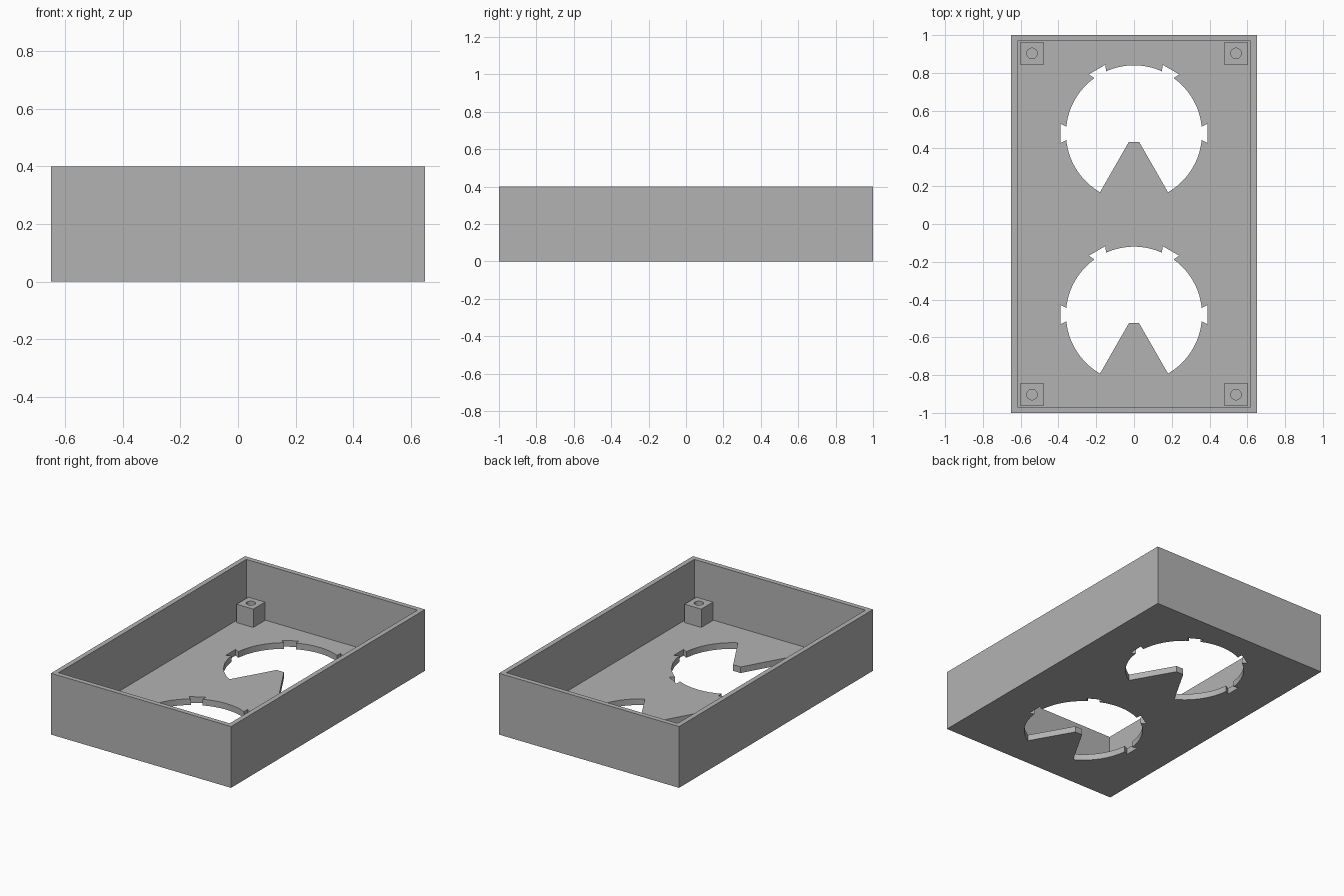
import bpy, bmesh
from math import sin, cos, radians, pi
from mathutils import Vector

if "Cube" in bpy.data.objects:
    bpy.data.objects.remove(bpy.data.objects["Cube"])

WIDTH, LENGTH, HEIGHT = 1.30, 2.0, 0.40
WALL, FLOOR = 0.032, 0.04
RADIUS, NOTCH_DEPTH = 0.36, 0.03
POST = 0.12

grey = bpy.data.materials.new("plain grey")
grey.use_nodes = True
colour = (0.45, 0.45, 0.45, 1)
grey.diffuse_color = colour
grey.node_tree.nodes["Principled BSDF"].inputs["Base Color"].default_value = colour


def prism(name, outline, z0, z1):
    """Extrude a flat outline from z0 up to z1."""
    bm = bmesh.new()
    face = bm.faces.new([bm.verts.new((x, y, z0)) for x, y in outline])
    top = bmesh.ops.extrude_face_region(bm, geom=[face])["geom"]
    verts = [v for v in top if isinstance(v, bmesh.types.BMVert)]
    bmesh.ops.translate(bm, verts=verts, vec=(0, 0, z1 - z0))
    bmesh.ops.recalc_face_normals(bm, faces=bm.faces)
    mesh = bpy.data.meshes.new(name)
    bm.to_mesh(mesh)
    bm.free()
    mesh.materials.append(grey)
    obj = bpy.data.objects.new(name, mesh)
    bpy.context.collection.objects.link(obj)
    return obj


def rectangle(w, l, cx=0, cy=0):
    return [(cx + sx * w / 2, cy + sy * l / 2)
            for sx, sy in ((-1, -1), (1, -1), (1, 1), (-1, 1))]


def cut(target, cutter):
    """Subtract the cutter and discard it."""
    cutter.hide_render = True
    mod = target.modifiers.new("cut", "BOOLEAN")
    mod.operation, mod.solver, mod.object = "DIFFERENCE", "EXACT", cutter
    bpy.context.view_layer.objects.active = target
    bpy.ops.object.modifier_apply(modifier=mod.name)
    bpy.data.objects.remove(cutter)


def opening_outline(cy):
    """Round opening with four dovetail notches and a blunt wedge left standing."""
    points = [(0.027, -0.045)]
    notch_half = 5.6
    start = -60
    for notch in (0, 60, 120, 180, None):
        end = 240 if notch is None else notch - notch_half
        steps = max(2, round((end - start) / 3))
        for i in range(steps + 1):
            a = radians(start + (end - start) * i / steps)
            points.append((RADIUS * cos(a), RADIUS * sin(a)))
        if notch is not None:
            a = radians(notch)
            out = Vector((cos(a), sin(a))) * (RADIUS + NOTCH_DEPTH)
            side = Vector((-sin(a), cos(a))) * 0.051
            points += [tuple(out - side), tuple(out + side)]
            start = notch + notch_half
    points.append((-0.027, -0.045))
    return [(x, y + cy) for x, y in points]


# Open tray with two shaped openings in its floor
tray = prism("tray", rectangle(WIDTH, LENGTH), 0, HEIGHT)
cut(tray, prism("cavity", rectangle(WIDTH - 2 * WALL, LENGTH - 2 * WALL), FLOOR, HEIGHT + 0.1))
for cy in (-0.48, 0.48):
    cut(tray, prism("opening", opening_outline(cy), -0.1, FLOOR + 0.1))

# Drilled screw posts in the corners
for sx, side in ((-1, "right"), (1, "left")):
    for sy, end in ((-1, "front"), (1, "back")):
        cx, cy = sx * 0.54, sy * 0.903
        post = prism(f"{end}_{side}_screw_post", rectangle(POST, POST, cx, cy), FLOOR, FLOOR + POST)
        bore = [(cx + 0.028 * cos(i * pi / 16), cy + 0.028 * sin(i * pi / 16)) for i in range(32)]
        cut(post, prism("bore", bore, FLOOR + 0.01, FLOOR + POST + 0.1))
